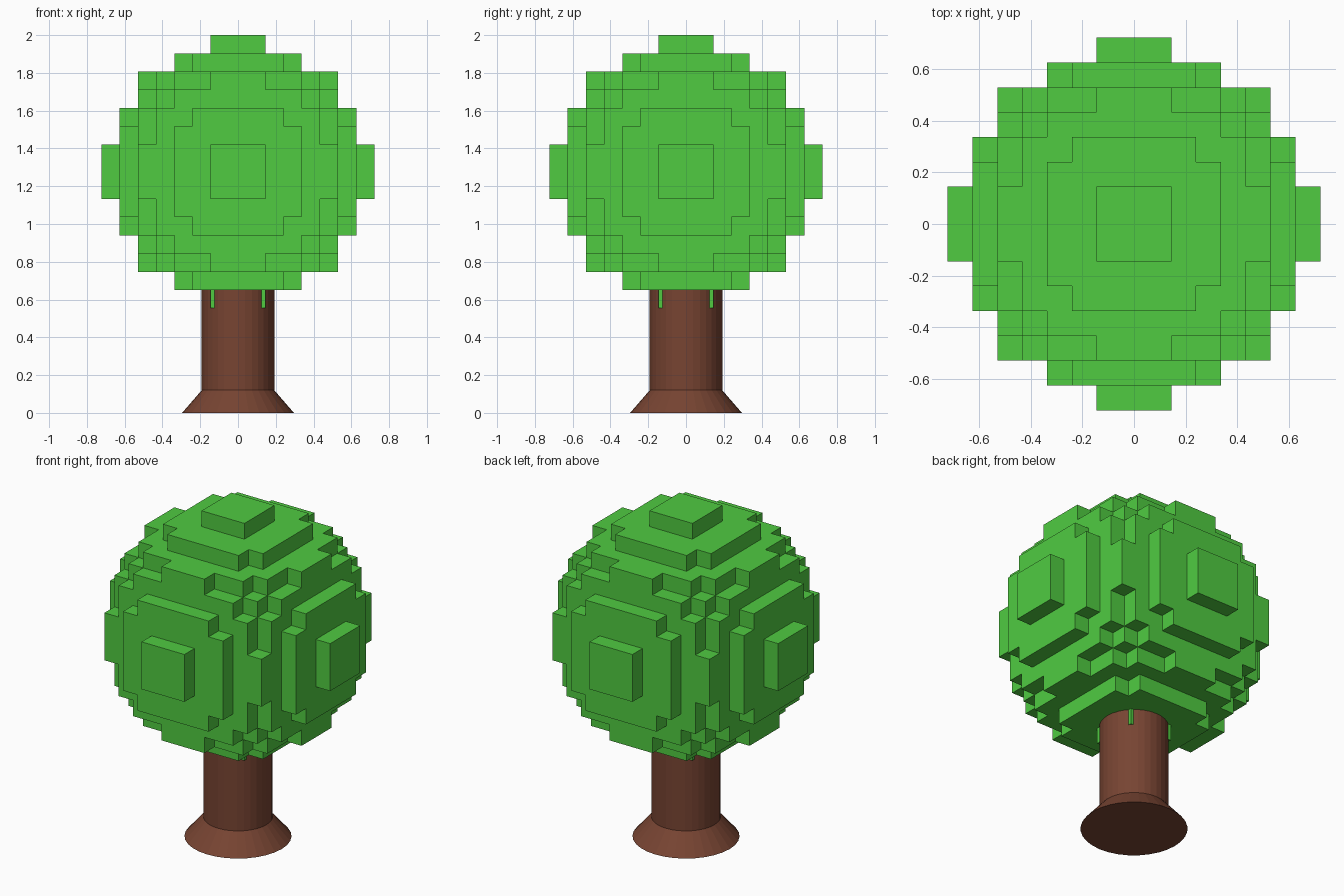
import bpy
import bmesh
import math
from itertools import product
from mathutils import Vector

STEP = 0.0964          # edge of one foliage block
REACH = 7              # blocks from the centre to the outermost block
CENTRE = Vector((0, 0, 2 - STEP * (REACH + 0.5)))

cube = bpy.data.objects.get("Cube")
if cube:
    bpy.data.objects.remove(cube, do_unlink=True)


def make_material(name, rgb):
    mat = bpy.data.materials.new(name)
    mat.use_nodes = True
    mat.diffuse_color = (*rgb, 1)
    mat.node_tree.nodes["Principled BSDF"].inputs["Base Color"].default_value = (*rgb, 1)
    return mat


def add_object(name, bm, mat):
    mesh = bpy.data.meshes.new(name)
    bm.to_mesh(mesh)
    bm.free()
    mesh.materials.append(mat)
    obj = bpy.data.objects.new(name, mesh)
    bpy.context.collection.objects.link(obj)
    return obj


def filled(cell):
    return cell.length_squared < 51.5


# Foliage: a ball of blocks, keeping only the outer faces
def make_foliage(mat):
    bm = bmesh.new()
    axes = [Vector((1, 0, 0)), Vector((0, 1, 0)), Vector((0, 0, 1))]
    span = range(-REACH, REACH + 1)
    for cell in map(Vector, product(span, repeat=3)):
        if not filled(cell):
            continue
        for i, side in product(range(3), (1, -1)):
            out = axes[i] * side
            if filled(cell + out):
                continue
            u, v = axes[(i + 1) % 3] * side, axes[(i + 2) % 3]
            corners = [cell + (out + a + b) / 2
                       for a, b in ((-u, -v), (u, -v), (u, v), (-u, v))]
            bm.faces.new([bm.verts.new(CENTRE + c * STEP) for c in corners])
    bmesh.ops.remove_doubles(bm, verts=bm.verts, dist=STEP / 100)
    # Merge the coplanar block faces into clean steps
    bmesh.ops.dissolve_limit(bm, angle_limit=math.radians(1),
                             verts=bm.verts, edges=bm.edges)
    return add_object("foliage", bm, mat)


# Round parts: one capped cone or cylinder between two heights
def make_round(name, r_low, r_high, z_low, z_high, mat):
    bm = bmesh.new()
    bmesh.ops.create_cone(bm, cap_ends=True, segments=32, radius1=r_low,
                          radius2=r_high, depth=z_high - z_low)
    bmesh.ops.translate(bm, verts=bm.verts, vec=(0, 0, (z_low + z_high) / 2))
    return add_object(name, bm, mat)


leaf = make_material("leaf green", (0.08, 0.597, 0.053))
bark = make_material("bark brown", (0.185, 0.058, 0.032))

make_foliage(leaf)
make_round("trunk", 0.192, 0.192, 0.06, 0.8, bark)
make_round("trunk_base", 0.296, 0.192, 0, 0.12, bark)
